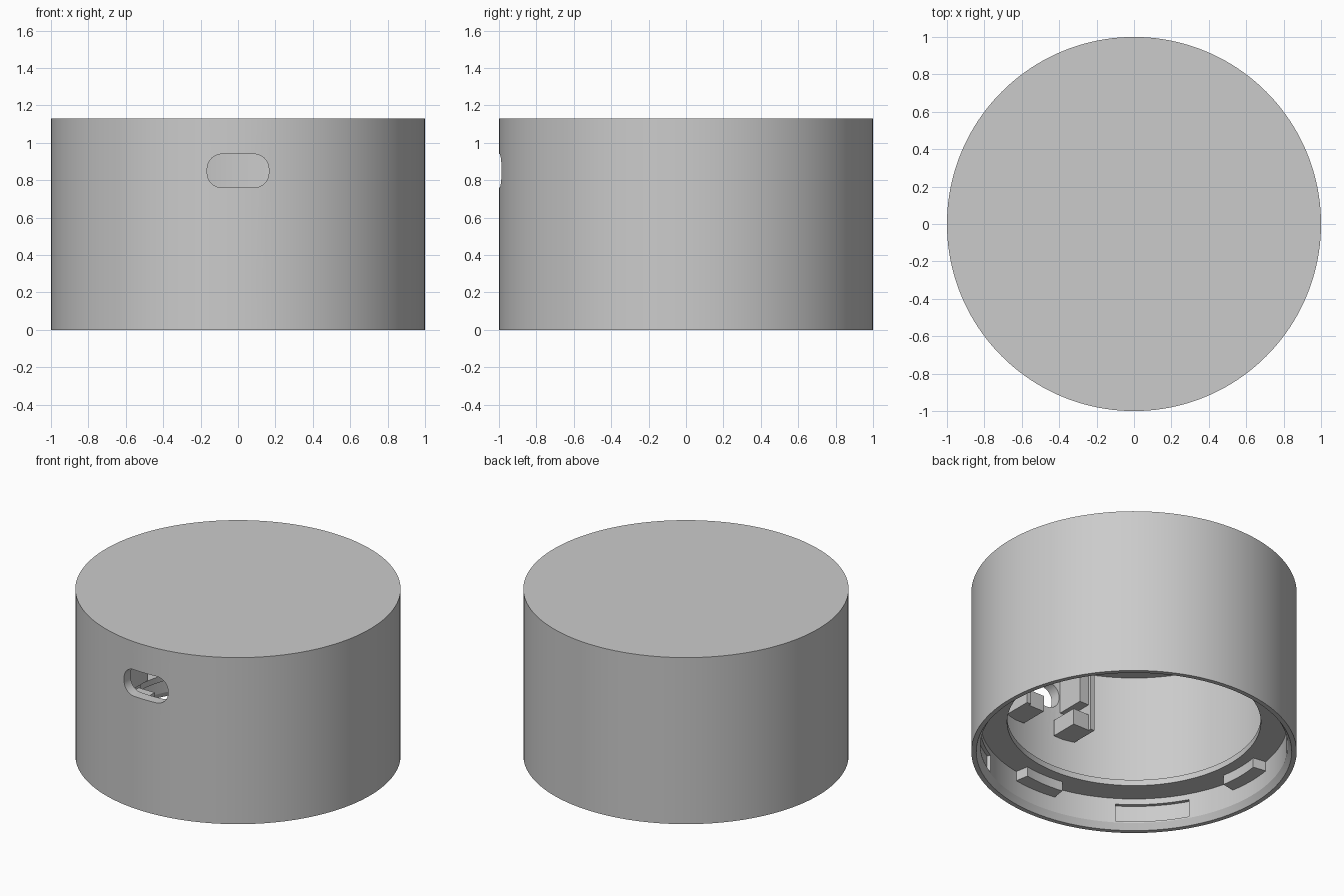
import bpy, bmesh
from math import radians, cos, sin, pi
from mathutils import Matrix, Vector

cube = bpy.data.objects.get("Cube")
if cube:
    bpy.data.objects.remove(cube, do_unlink=True)

grey = bpy.data.materials.new("light_grey_plastic")
grey.use_nodes = True
colour = (0.6, 0.6, 0.6, 1)
grey.diffuse_color = colour
grey.node_tree.nodes["Principled BSDF"].inputs["Base Color"].default_value = colour


def finish(bm, name):
    bmesh.ops.remove_doubles(bm, verts=bm.verts, dist=1e-5)
    bmesh.ops.recalc_face_normals(bm, faces=bm.faces)
    mesh = bpy.data.meshes.new(name)
    bm.to_mesh(mesh)
    bm.free()
    mesh.materials.append(grey)
    obj = bpy.data.objects.new(name, mesh)
    bpy.context.collection.objects.link(obj)
    return obj


def revolve(name, profile, start=0, sweep=360, steps=160):
    """Spin an (r, z) outline about z; a partial sweep gets end caps."""
    bm = bmesh.new()
    turn = Matrix.Rotation(radians(start), 3, 'Z')
    verts = [bm.verts.new(turn @ Vector((r, 0, z))) for r, z in profile]
    full = sweep == 360
    edges = [bm.edges.new((a, b)) for a, b in zip(verts, verts[1:])]
    if not full:
        edges.append(bm.edges.new((verts[-1], verts[0])))
        bm.faces.new([bm.verts.new(v.co) for v in verts])
    end = bmesh.ops.spin(bm, geom=verts + edges, axis=(0, 0, 1), cent=(0, 0, 0),
                         angle=radians(sweep), steps=steps)["geom_last"]
    if not full:
        last = [g for g in end if isinstance(g, bmesh.types.BMVert)]
        turn = Matrix.Rotation(radians(start + sweep), 3, 'Z')
        bm.faces.new([min(last, key=lambda v: (v.co - turn @ Vector((r, 0, z))).length)
                      for r, z in profile])
    return finish(bm, name)


def box(name, x, y, z):
    bm = bmesh.new()
    bmesh.ops.create_cube(bm, size=1)
    for v in bm.verts:
        for i, (lo, hi) in enumerate((x, y, z)):
            v.co[i] = lo if v.co[i] < 0 else hi
    return finish(bm, name)


def cut(target, cutter):
    mod = target.modifiers.new("cut", 'BOOLEAN')
    mod.operation = 'DIFFERENCE'
    mod.solver = 'EXACT'
    mod.object = cutter
    bpy.context.view_layer.update()
    mesh = bpy.data.meshes.new_from_object(
        target.evaluated_get(bpy.context.evaluated_depsgraph_get()))
    target.modifiers.clear()
    target.data = mesh
    bpy.data.objects.remove(cutter, do_unlink=True)


# Hollow cap, open underneath, with an inner ledge
height = 1.13
housing = revolve("housing", [
    (0, height), (1, height), (1, 0), (0.97, 0), (0.945, 0.04), (0.945, 0.21),
    (0.78, 0.21), (0.78, 0.25), (0.93, 0.25), (0.93, 1.06), (0, 1.06)])

# Rounded cable opening through the front wall
bm = bmesh.new()
rx, rz, corner = 0.165, 0.09, 0.08
outline = []
for q, (sx, sz) in enumerate(((1, 1), (-1, 1), (-1, -1), (1, -1))):
    for i in range(9):
        a = (q + i / 8) * pi / 2
        outline.append(bm.verts.new((sx * (rx - corner) + corner * cos(a), -1.1,
                                     0.85 + sz * (rz - corner) + corner * sin(a))))
face = bm.faces.new(outline)
moved = bmesh.ops.extrude_face_region(bm, geom=[face])["geom"]
bmesh.ops.translate(bm, vec=(0, 0.3, 0),
                    verts=[g for g in moved if isinstance(g, bmesh.types.BMVert)])
cut(housing, finish(bm, "slot_cutter"))

# Four shallow recesses in the bore and four locking lugs
for k in range(4):
    cut(housing, revolve("recess_cutter",
                         [(0.9, 0.05), (0.968, 0.05), (0.968, 0.17), (0.9, 0.17)],
                         29 + 90 * k, 28, 12))
    revolve(f"locking_lug_{k + 1}",
            [(0.855, 0.145), (0.955, 0.145), (0.955, 0.215), (0.855, 0.215)],
            -9 + 90 * k, 19, 8)

# Board holders either side of the opening
for side, s in (("left", 1), ("right", -1)):
    def span(a, b):
        return tuple(sorted((s * a, s * b)))
    box(f"{side}_holder_plate", span(0.24, 0.27), (-0.91, -0.7), (0.56, 1.07))
    box(f"{side}_holder_foot", span(0.12, 0.245), (-0.91, -0.72), (0.56, 0.67))
    box(f"{side}_holder_block", span(0.17, 0.245), (-0.91, -0.72), (0.74, 1.07))

# Smooth curved walls, keep edges crisp
bpy.ops.object.select_all(action='DESELECT')
for obj in bpy.context.collection.objects:
    if obj.type == 'MESH' and grey.name in obj.data.materials:
        obj.select_set(True)
bpy.context.view_layer.objects.active = housing
bpy.ops.object.shade_smooth_by_angle(angle=radians(30))
